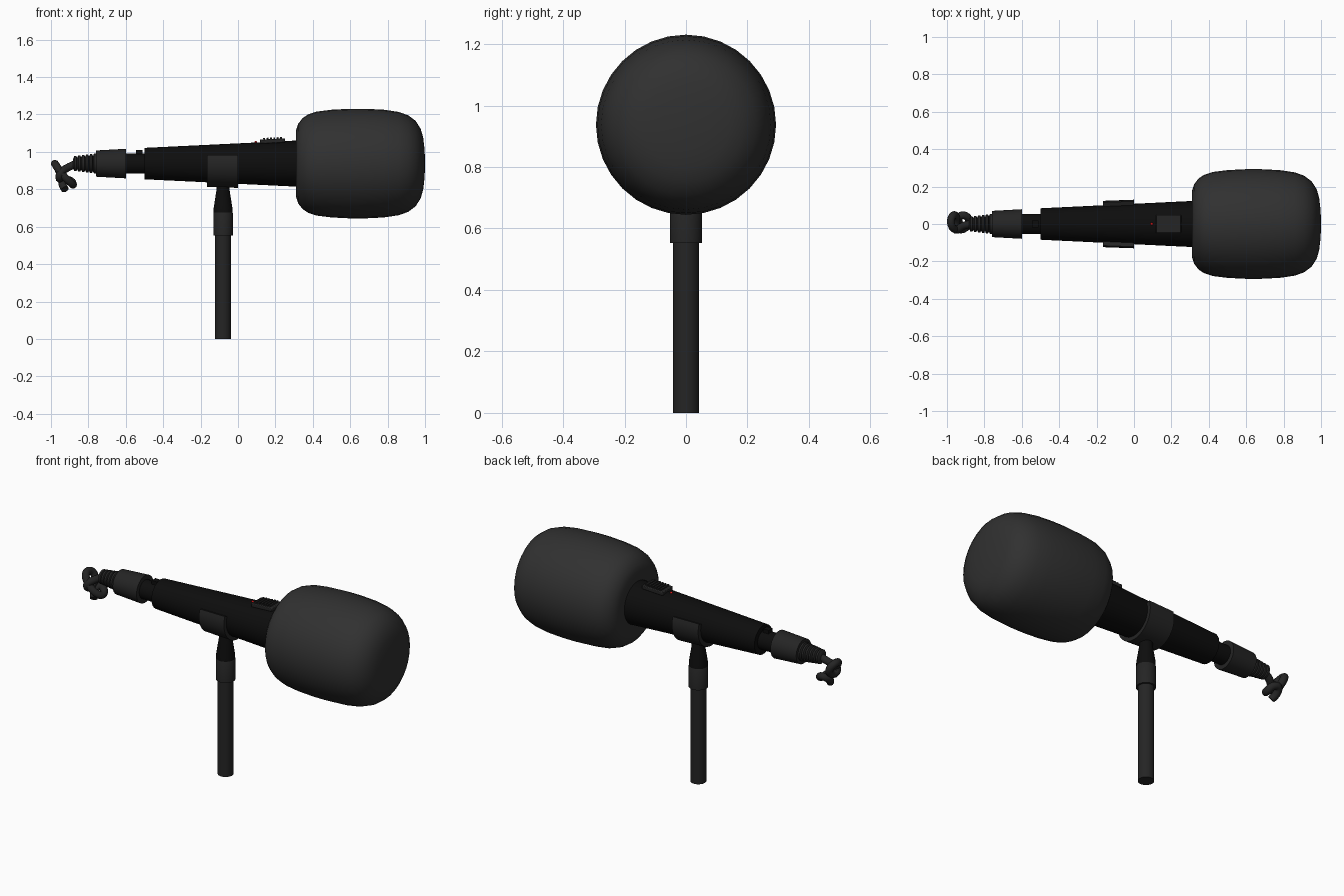
import bpy, bmesh, math
from mathutils import Vector

if "Cube" in bpy.data.objects:
    bpy.data.objects.remove(bpy.data.objects["Cube"])

CZ = 0.9375      # height of the microphone axis
SX = -0.08       # x position of the stand


def material(name, v):
    m = bpy.data.materials.new(name)
    m.diffuse_color = (*v, 1)
    m.use_nodes = True
    m.node_tree.nodes["Principled BSDF"].inputs["Base Color"].default_value = m.diffuse_color
    return m


FOAM = material("foam_grey", (0.03, 0.03, 0.03))
BLACK = material("black", (0.004, 0.004, 0.004))
DARK = material("dark_grey", (0.018, 0.018, 0.018))
RED = material("red", (0.8, 0.01, 0.01))


def finish(ob, mat, angle=35):
    ob.data.materials.append(mat)
    bpy.ops.object.select_all(action='DESELECT')
    ob.select_set(True)
    bpy.context.view_layer.objects.active = ob
    bpy.ops.object.shade_smooth_by_angle(angle=math.radians(angle))
    return ob


def lathe(name, profile, mat, axis='X', sides=32, arc=None, angle=35):
    """Revolve (position, radius) points; arc=(start, end) makes an open sleeve."""
    bm = bmesh.new()
    closed = arc is None
    a0, a1 = arc or (0, 2 * math.pi)
    rings = []
    for i in range(sides if closed else sides + 1):
        t = a0 + (a1 - a0) * i / sides
        c, s = math.cos(t), math.sin(t)
        rings.append([bm.verts.new((p, r * c, CZ + r * s) if axis == 'X'
                                   else (SX + r * c, r * s, p)) for p, r in profile])
    n = len(profile)
    for i in range(sides):
        a, b = rings[i], rings[(i + 1) % len(rings)]
        for j in range(n - 1 if closed else n):
            k = (j + 1) % n
            bm.faces.new((a[j], a[k], b[k], b[j]))
    if closed:
        bm.faces.new([r[0] for r in rings])
        bm.faces.new([r[-1] for r in rings])
    else:
        bm.faces.new(rings[0])
        bm.faces.new(rings[-1])
    bmesh.ops.recalc_face_normals(bm, faces=bm.faces)
    me = bpy.data.meshes.new(name)
    bm.to_mesh(me)
    bm.free()
    ob = bpy.data.objects.new(name, me)
    bpy.context.collection.objects.link(ob)
    return finish(ob, mat, angle)


def box(name, loc, size, mat, tilt=0, bevel=0):
    bpy.ops.mesh.primitive_cube_add(size=1, location=loc, rotation=(0, tilt, 0))
    ob = bpy.context.object
    ob.name = name
    ob.scale = size
    bpy.ops.object.transform_apply(location=False, rotation=False, scale=True)
    if bevel:
        b = ob.modifiers.new("bevel", 'BEVEL')
        b.width, b.segments = bevel, 2
    return finish(ob, mat)


# Foam windscreen
lathe("foam_windscreen", [
    (0.313, 0.09), (0.311, 0.18), (0.322, 0.213), (0.345, 0.243), (0.375, 0.263),
    (0.42, 0.278), (0.50, 0.288), (0.60, 0.293), (0.68, 0.293), (0.78, 0.288),
    (0.86, 0.276), (0.91, 0.258), (0.95, 0.228), (0.977, 0.185), (0.99, 0.14),
    (0.997, 0.08), (1.0, 0.02)], FOAM, angle=50)

# Tapered handle, socket neck and locating key
lathe("handle", [(-0.5, 0.084), (0.35, 0.125)], BLACK)
lathe("socket_neck", [(-0.62, 0.054), (-0.48, 0.054)], BLACK)
box("socket_key", (-0.528, 0, CZ + 0.05), (0.035, 0.035, 0.044), BLACK)

# Cable plug with ribbed strain relief
lathe("cable_plug", [(-0.76, 0.05), (-0.76, 0.070), (-0.6, 0.079), (-0.6, 0.05)], DARK)
ribs = []
for i in range(6):
    x, r = -0.755 - i * 0.021, 0.053 - i * 0.0025
    ribs += [(x, r - 0.009), (x - 0.004, r), (x - 0.015, r), (x - 0.019, r - 0.009)]
lathe("strain_relief", ribs + [(-0.882, 0.025)], DARK, sides=24)

# Knotted cable end
path = [(-0.87, 0, 0.935), (-0.912, -0.01, 0.915), (-0.95, -0.032, 0.885),
        (-0.955, -0.02, 0.86), (-0.95, 0.025, 0.87), (-0.962, 0.048, 0.91),
        (-0.978, 0.025, 0.935), (-0.972, -0.015, 0.925), (-0.94, -0.028, 0.88),
        (-0.90, -0.02, 0.84), (-0.882, 0.01, 0.825), (-0.895, 0.04, 0.845),
        (-0.925, 0.045, 0.85), (-0.938, 0.015, 0.825), (-0.925, -0.01, 0.80)]
cu = bpy.data.curves.new("cable", 'CURVE')
cu.dimensions = '3D'
cu.bevel_depth, cu.bevel_resolution, cu.resolution_u = 0.021, 3, 4
cu.use_fill_caps = True
sp = cu.splines.new('BEZIER')
sp.bezier_points.add(len(path) - 1)
for bp, co in zip(sp.bezier_points, path):
    bp.co = Vector(co)
    bp.handle_left_type = bp.handle_right_type = 'AUTO'
cable = bpy.data.objects.new("cable", cu)
bpy.context.collection.objects.link(cable)
cu.materials.append(DARK)

# Switch with gripping ridges, and indicator light
tilt = -0.048
box("switch_plate", (0.185, 0, 1.058), (0.135, 0.096, 0.022), DARK, tilt, 0.004)
for i in range(6):
    x = 0.140 + i * 0.018
    box(f"switch_ridge_{i + 1}", (x, 0, 1.070 + (x - 0.185) * 0.048),
        (0.010, 0.078, 0.014), DARK, tilt)
bpy.ops.mesh.primitive_uv_sphere_add(segments=12, ring_count=8, radius=0.007,
                                     location=(0.095, 0, 1.051))
bpy.context.object.name = "indicator_light"
finish(bpy.context.object, RED)

# Clip cradling the underside of the handle
lift = math.asin(0.36)
lathe("clip", [(-0.165, 0.100), (-0.165, 0.124), (0.0, 0.130), (0.0, 0.107)],
      DARK, sides=24, arc=(math.pi - lift, 2 * math.pi + lift))

# Stand: swivel, collar and pole
lathe("swivel", [(0.66, 0.050), (0.70, 0.050), (0.79, 0.036), (0.83, 0.034)],
      BLACK, 'Z', 24)
lathe("collar", [(0.553, 0.046), (0.553, 0.052), (0.672, 0.052), (0.682, 0.046)],
      DARK, 'Z')
lathe("pole", [(0.0, 0.042), (0.60, 0.042)], DARK, 'Z')
